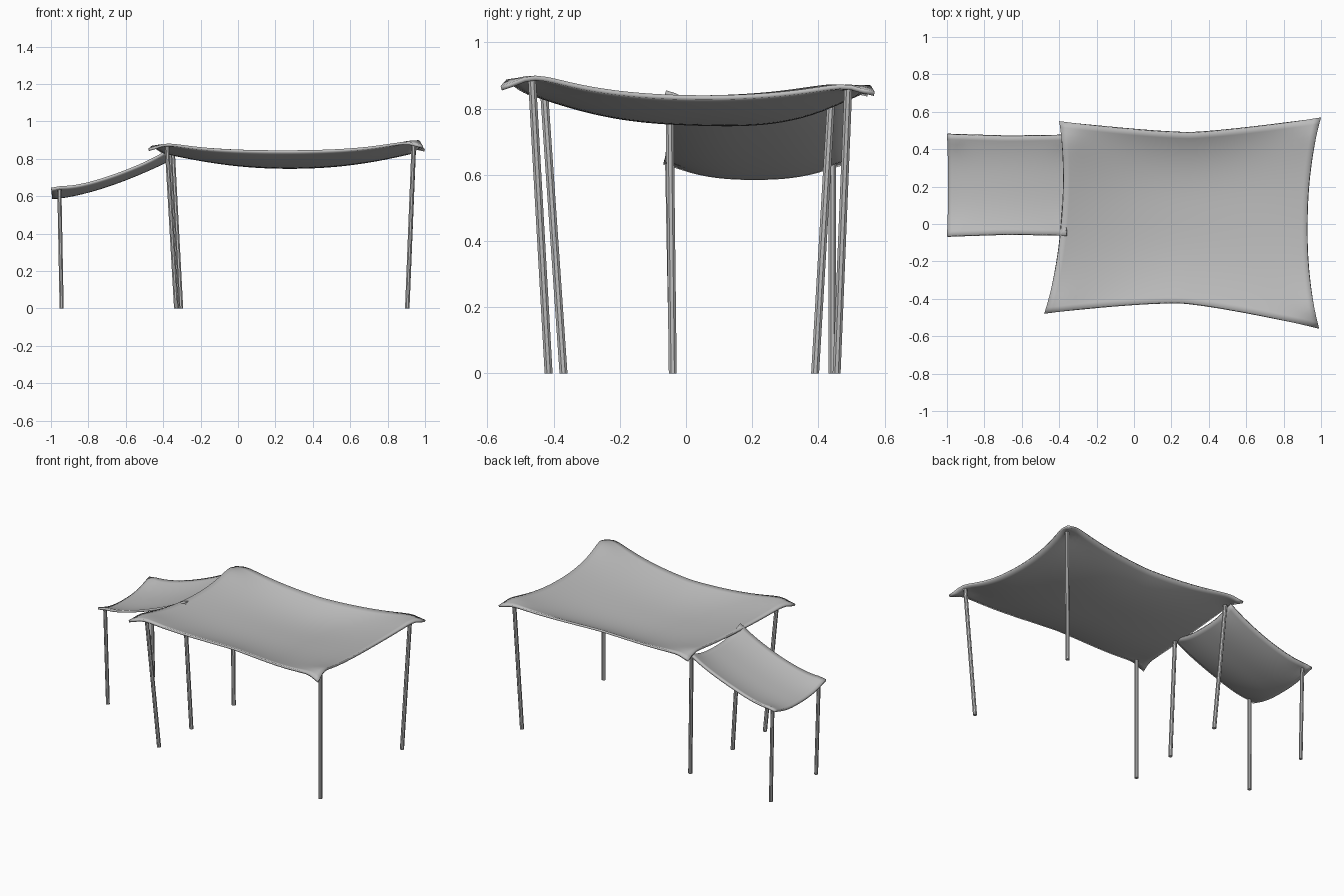
import bpy, bmesh, math
from mathutils import Vector

cube = bpy.data.objects.get("Cube")
if cube:
    bpy.data.objects.remove(cube, do_unlink=True)

grey = bpy.data.materials.new("plain grey")
grey.use_nodes = True
COLOR = (0.5, 0.5, 0.5, 1)
grey.diffuse_color = COLOR
bsdf = grey.node_tree.nodes["Principled BSDF"]
bsdf.inputs["Base Color"].default_value = COLOR
bsdf.inputs["Roughness"].default_value = 0.8


def finish(name, bm, angle):
    bmesh.ops.recalc_face_normals(bm, faces=bm.faces)
    mesh = bpy.data.meshes.new(name)
    bm.to_mesh(mesh)
    bm.free()
    mesh.materials.append(grey)
    ob = bpy.data.objects.new(name, mesh)
    bpy.context.collection.objects.link(ob)
    bpy.ops.object.select_all(action="DESELECT")
    ob.select_set(True)
    bpy.context.view_layer.objects.active = ob
    bpy.ops.object.shade_smooth_by_angle(angle=math.radians(angle))
    return ob


def arch(t, power):
    """Zero at both ends, one in the middle."""
    return 1 - abs(2 * t - 1) ** power


def cloth(name, corners, bows, height, nu, nv, thickness):
    """Sheet between four corners; edges bow inward (front, back, left, right)."""
    fl, fr, br, bl = [Vector(c) for c in corners]
    front, back, left, right = bows
    bm = bmesh.new()
    rows = []
    for j in range(nv + 1):
        v = j / nv
        row = []
        for i in range(nu + 1):
            u = i / nu
            p = fl.lerp(fr, u).lerp(bl.lerp(br, u), v)
            p.y += ((1 - v) * front - v * back) * arch(u, 1.4)
            p.x += ((1 - u) * left - u * right) * arch(v, 2.2)
            row.append(bm.verts.new((p.x, p.y, height(u, v, p))))
        rows.append(row)
    for a, b in zip(rows, rows[1:]):
        for i in range(nu):
            bm.faces.new((a[i], a[i + 1], b[i + 1], b[i]))
    ob = finish(name, bm, 50)
    if ob.data.polygons[0].normal.z < 0:
        ob.data.flip_normals()
    mod = ob.modifiers.new("hem", "SOLIDIFY")
    mod.thickness = thickness
    mod.offset = -1
    return ob


def pole(name, bottom, top, radius=0.013, sides=8):
    bm = bmesh.new()
    rings = []
    for x, y, z in ((*bottom, 0), top):
        rings.append([bm.verts.new((x + radius * math.cos(a), y + radius * math.sin(a), z))
                      for a in (math.tau * (k + 0.5) / sides for k in range(sides))])
    low, high = rings
    for k in range(sides):
        n = (k + 1) % sides
        bm.faces.new((low[k], low[n], high[n], high[k]))
    bm.faces.new(low)
    bm.faces.new(high)
    finish(name, bm, 30)


# Main canopy: four peaks over the poles, drooping tips, sagging middle
main_corners = [(-0.48, -0.48), (0.99, -0.56), (1.0, 0.57), (-0.40, 0.55)]
peaks = [(-0.39, -0.43, 0.045), (0.94, -0.46, 0.066), (0.94, 0.49, 0.04), (-0.35, 0.45, 0.04)]


def main_height(u, v, p):
    z = 0.84 - 0.012 * arch(v, 2) - 0.07 * arch(u, 2.2) * arch(v, 3) * (0.8 + 0.4 * v)
    for (px, py, h), tip in zip(peaks, main_corners):
        d = math.hypot(p.x - px, p.y - py)
        z += h * math.exp(-math.sqrt(d * d + 0.0025) / 0.2) * 1.28
        t = math.hypot(p.x - tip[0], p.y - tip[1])
        z -= 0.018 * math.exp(-(t / 0.06) ** 2)
    return z


cloth("main_canopy", main_corners, (0.1, 0.075, 0.055, 0.07), main_height, 40, 32, 0.014)

# Side awning: slopes down from the main canopy to two short poles
side_corners = [(-1.0, -0.065), (-0.365, -0.06), (-0.365, 0.475), (-1.0, 0.48)]


def side_height(u, v, p):
    z = 0.638 + 0.205 * u ** 1.5 - 0.04 * arch(v, 2.4)
    for x, y in ((-0.955, -0.045), (-0.955, 0.45), (-0.37, -0.045), (-0.37, 0.45)):
        z += 0.016 * math.exp(-math.hypot(p.x - x, p.y - y) / 0.06)
    return z


cloth("side_awning", side_corners, (0.008, 0.008, 0.006, 0.0), side_height, 24, 20, 0.014)

# Poles, leaning slightly outward
pole("front_right_pole", (-0.33, -0.37), (-0.38, -0.43, 0.87))
pole("front_left_pole", (0.905, -0.415), (0.94, -0.465, 0.885))
pole("back_left_pole", (0.905, 0.455), (0.94, 0.49, 0.86))
pole("back_right_pole", (-0.305, 0.39), (-0.35, 0.44, 0.85))
pole("awning_inner_pole", (-0.32, -0.04), (-0.365, -0.05, 0.835))
for label, y, lean in (("front", -0.04, -0.012), ("back", 0.442, 0.0)):
    pole("awning_" + label + "_pole", (-0.943, y), (-0.955, y + lean, 0.635), 0.012)
